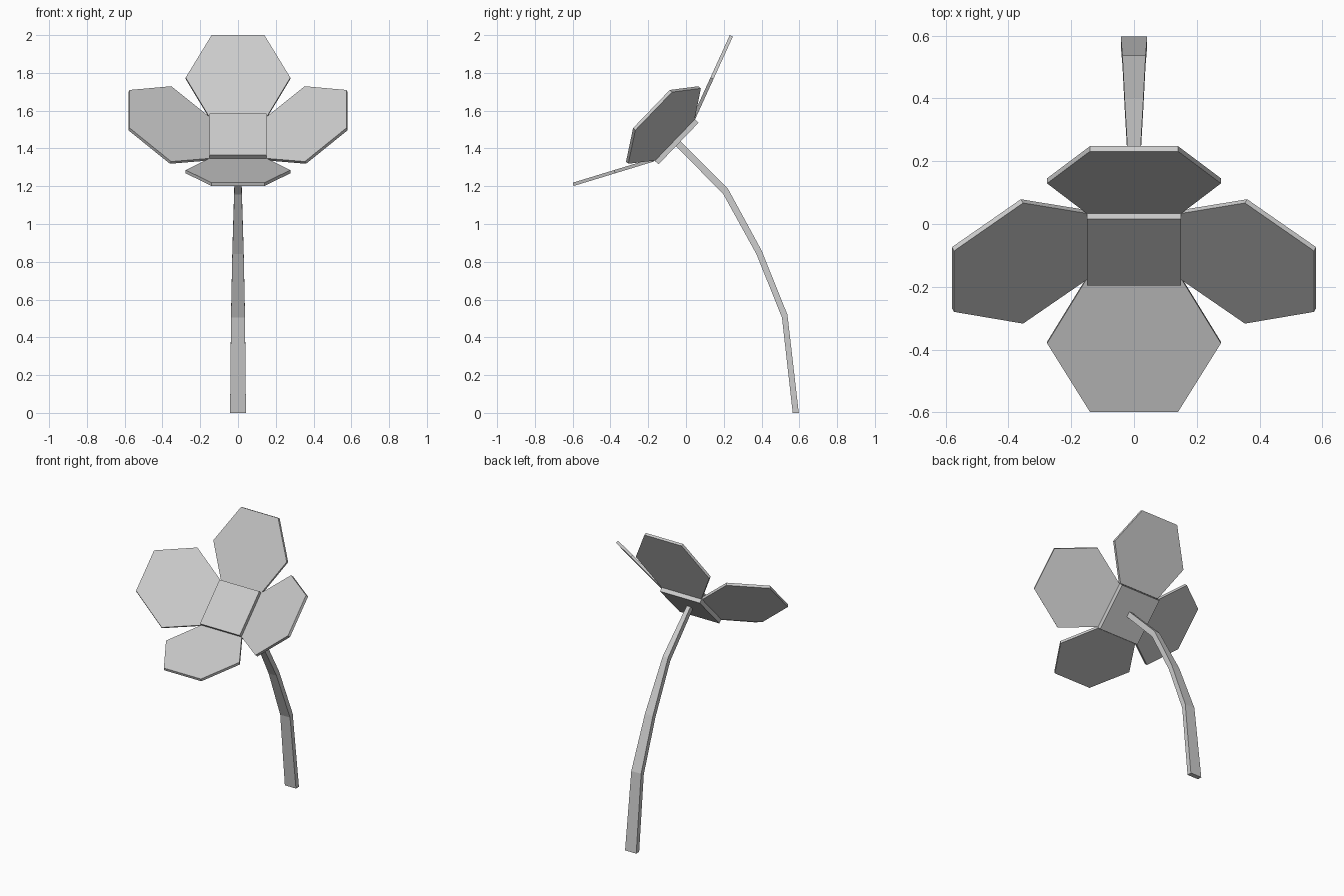
import bpy
from mathutils import Vector

cube = bpy.data.objects.get("Cube")
if cube:
    bpy.data.objects.remove(cube, do_unlink=True)

grey = bpy.data.materials.new("plain_grey")
grey.use_nodes = True
colour = (0.6, 0.6, 0.6, 1)
grey.diffuse_color = colour
grey.node_tree.nodes["Principled BSDF"].inputs["Base Color"].default_value = colour


def loft(name, rings):
    """Join matching rings of points into a closed solid."""
    n = len(rings[0])
    verts = [p for ring in rings for p in ring]
    faces = [tuple(reversed(range(n))), tuple(range(len(verts) - n, len(verts)))]
    for r in range(len(rings) - 1):
        for i in range(n):
            j = (i + 1) % n
            faces.append((r * n + i, r * n + j, (r + 1) * n + j, (r + 1) * n + i))
    mesh = bpy.data.meshes.new(name)
    mesh.from_pydata(verts, [], faces)
    mesh.materials.append(grey)
    obj = bpy.data.objects.new(name, mesh)
    bpy.context.collection.objects.link(obj)
    return obj


def plate(name, outline, thickness):
    """Extrude a flat outline equally to both sides."""
    normal = (outline[1] - outline[0]).cross(outline[2] - outline[1]).normalized()
    half = normal * thickness / 2
    return loft(name, [[p - half for p in outline], [p + half for p in outline]])


X = Vector((1, 0, 0))
low = Vector((0, -0.171, 1.34))
high = Vector((0, 0.041, 1.56))
middle = (low + high) / 2
slope = (high - low).normalized()

# Square flower centre, tilted forward
w = X * 0.15
plate("flower_centre", [low - w, low + w, high + w, high - w], 0.07)


# Four six-sided petals
def petal(name, base, tip, across):
    mid = base.lerp(tip, 0.485)
    stations = [(base, 0.15), (mid, 0.277), (tip, 0.14)]
    outline = [p + across * h for p, h in stations]
    outline += [p - across * h for p, h in reversed(stations)]
    plate(name, outline, 0.018)


petal("top_petal", high, Vector((0, 0.24, 1.996)), X)
petal("front_petal", low, Vector((0, -0.597, 1.21)), X)
for name, side in (("left_petal", 1), ("right_petal", -1)):
    petal(name, middle + X * 0.15 * side, Vector((0.577 * side, -0.177, 1.603)), slope)

# Bent stem, narrowing towards the flower: y and z of back and front edge, half width
stem = [
    (0.597, 0, 0.565, 0, 0.042),
    (0.537, 0.52, 0.508, 0.505, 0.037),
    (0.40, 0.86, 0.373, 0.84, 0.030),
    (0.222, 1.187, 0.198, 1.157, 0.020),
    (-0.03, 1.44, -0.055, 1.415, 0.014),
]
loft("stem", [[Vector((-h, yf, zf)), Vector((h, yf, zf)), Vector((h, yb, zb)), Vector((-h, yb, zb))]
              for yb, zb, yf, zf, h in stem])
